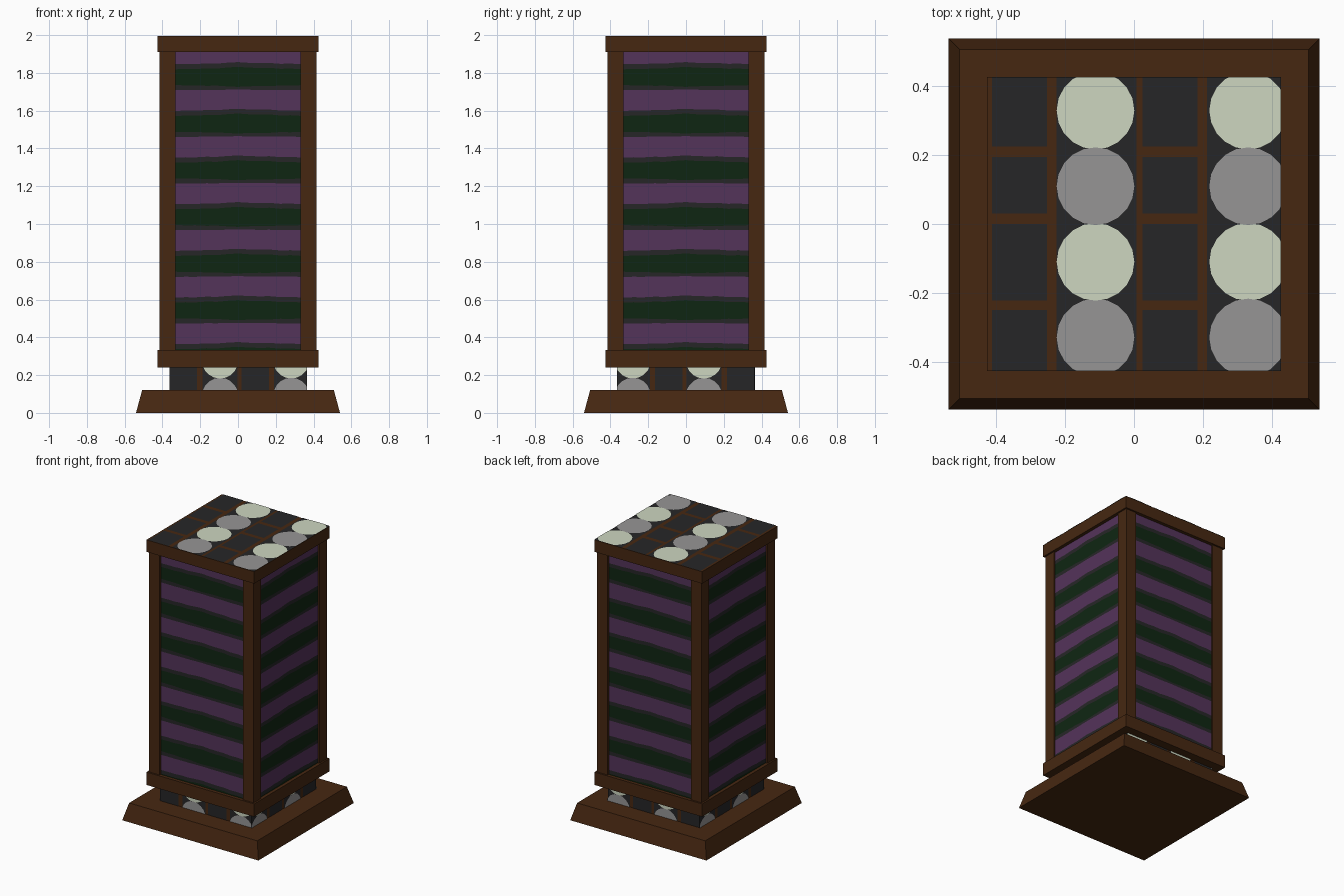
import bpy, bmesh, math
from mathutils import Matrix, Vector

cube = bpy.data.objects.get("Cube")
if cube:
    bpy.data.objects.remove(cube, do_unlink=True)


def material(name, rgb):
    m = bpy.data.materials.new(name)
    m.use_nodes = True
    lin = [((c / 255 + 0.055) / 1.055) ** 2.4 for c in rgb]
    m.diffuse_color = (*lin, 1)
    m.node_tree.nodes["Principled BSDF"].inputs["Base Color"].default_value = (*lin, 1)
    return m


BROWN = material("dark wood", (70, 39, 17))
DARK = material("charcoal", (38, 38, 39))
PALE = material("pale stone", (205, 214, 192))
GREY = material("grey stone", (150, 149, 149))
PURPLE = material("purple cloth", (84, 51, 90))
GREEN = material("dark green cloth", (15, 38, 18))


def finish(name, bm, mats, matrix=Matrix()):
    mesh = bpy.data.meshes.new(name)
    bm.to_mesh(mesh)
    bm.free()
    mesh.transform(matrix)
    for m in mats:
        mesh.materials.append(m)
    obj = bpy.data.objects.new(name, mesh)
    bpy.context.collection.objects.link(obj)
    return obj


def block(name, x, y, half, z0, z1, taper=1.0):
    """Square block, optionally narrowing towards the top."""
    bm = bmesh.new()
    bmesh.ops.create_cube(bm, size=2)
    for v in bm.verts:
        k = half * (taper if v.co.z > 0 else 1)
        v.co = (x + v.co.x * k, y + v.co.y * k, z1 if v.co.z > 0 else z0)
    return finish(name, bm, [BROWN])


def side_matrix(k, dist):
    """Places a flat local XY drawing on side k (front, left, back, right)."""
    return (Matrix.Rotation(k * math.pi / 2, 4, "Z")
            @ Matrix.Translation((0, -dist, 0))
            @ Matrix.Rotation(math.pi / 2, 4, "X"))


def rect(bm, x0, x1, y0, y1, mat, h):
    f = bm.faces.new([bm.verts.new((x, y, h)) for x, y in
                      ((x0, y0), (x1, y0), (x1, y1), (x0, y1))])
    f.material_index = mat


def disc(bm, x, y, r, mat, h):
    n = 20
    ring = [(x + r * math.cos(math.tau * i / n), y + r * math.sin(math.tau * i / n))
            for i in range(n)]
    bm.faces.new([bm.verts.new((*p, h)) for p in ring]).material_index = mat


def trim(bm, x0, x1, y0, y1):
    for co, no in (((x0, 0, 0), (-1, 0, 0)), ((x1, 0, 0), (1, 0, 0)),
                   ((0, y0, 0), (0, -1, 0)), ((0, y1, 0), (0, 1, 0))):
        bmesh.ops.bisect_plane(bm, geom=bm.verts[:] + bm.edges[:] + bm.faces[:],
                               plane_co=Vector(co), plane_no=Vector(no),
                               clear_outer=True)


# Wooden frame: plinth, neck, collars and corner posts
block("plinth", 0, 0, 0.54, 0, 0.12, 0.94)
block("neck", 0, 0, 0.362, 0.12, 0.24)
block("lower_collar", 0, 0, 0.427, 0.24, 0.332)
block("upper_collar", 0, 0, 0.427, 1.91, 1.996)
for sx in (-1, 1):
    for sy in (-1, 1):
        block("corner_post", sx * 0.3725, sy * 0.3725, 0.0425, 0.33, 1.912)

# Striped cloth panels with wavy band edges
BOTTOM, TOP, PITCH = 0.33, 1.912, 0.247
WAVE = (-0.9, -0.6, -0.7, -0.1, -0.3, 0.5, 1, 0.4, 0.2, 0.3, -0.5, -0.3, -0.8)
BANDS = ((0, 0.1, 0), (0.106, 0.006, 1), (0.132, 0.007, 2), (0.226, -0.005, 1))


def panel(k):
    bm = bmesh.new()
    edges = []
    for i in range(7):
        for drop, sway, mat in BANDS:
            edges.append((1.957 - i * PITCH - drop, sway if drop else 0.002, mat))
    edges.append((0.228, 0, 0))
    n = len(WAVE)
    rows = [[bm.verts.new((-0.335 + 0.67 * j / (n - 1), z + sway * WAVE[j], 0))
             for j in range(n)] for z, sway, mat in edges]
    for i in range(len(rows) - 1):
        for j in range(n - 1):
            f = bm.faces.new((rows[i + 1][j], rows[i + 1][j + 1],
                              rows[i][j + 1], rows[i][j]))
            f.material_index = edges[i][2]
    trim(bm, -0.335, 0.335, BOTTOM, TOP)
    finish("striped_panel", bm, [PURPLE, DARK, GREEN], side_matrix(k, 0.403))


for k in range(4):
    panel(k)

# Stone tiles on the top: dark squares and columns of discs
STONES = [DARK, PALE, GREY]
bm = bmesh.new()
for x in (-0.425, 0.012):
    for y0, y1 in ((0.225, 0.43), (0.03, 0.195), (-0.222, 0), (-0.43, -0.25)):
        rect(bm, x + 0.012, x + 0.172, y0, y1, 0, 0.002)
    rect(bm, x + 0.2, x + 0.432, -0.43, 0.43, 0, 0.002)
for x in (-0.112, 0.332):
    for i in range(4):
        disc(bm, x, 0.33 - 0.22 * i, 0.113, 1 + i % 2, 0.004)
trim(bm, -0.427, 0.427, -0.427, 0.427)
finish("top_tiles", bm, STONES, Matrix.Translation((0, 0, 1.996)))

# Stone tiles around the neck, mirrored on every side but the front
for k in range(4):
    s = 1 if k == 0 else -1
    bm = bmesh.new()
    for x in (-0.29, 0.092):
        rect(bm, s * x - 0.073, s * x + 0.073, 0.12, 0.24, 0, 0.002)
    for x in (-0.095, 0.282):
        rect(bm, s * x - 0.092, s * x + 0.092, 0.12, 0.24, 0, 0.002)
        disc(bm, s * x, 0.278, 0.096, 1, 0.004)
        disc(bm, s * x, 0.09, 0.096, 2, 0.004)
    trim(bm, -0.365, 0.365, 0.12, 0.24)
    finish("neck_tiles", bm, STONES, side_matrix(k, 0.362))
